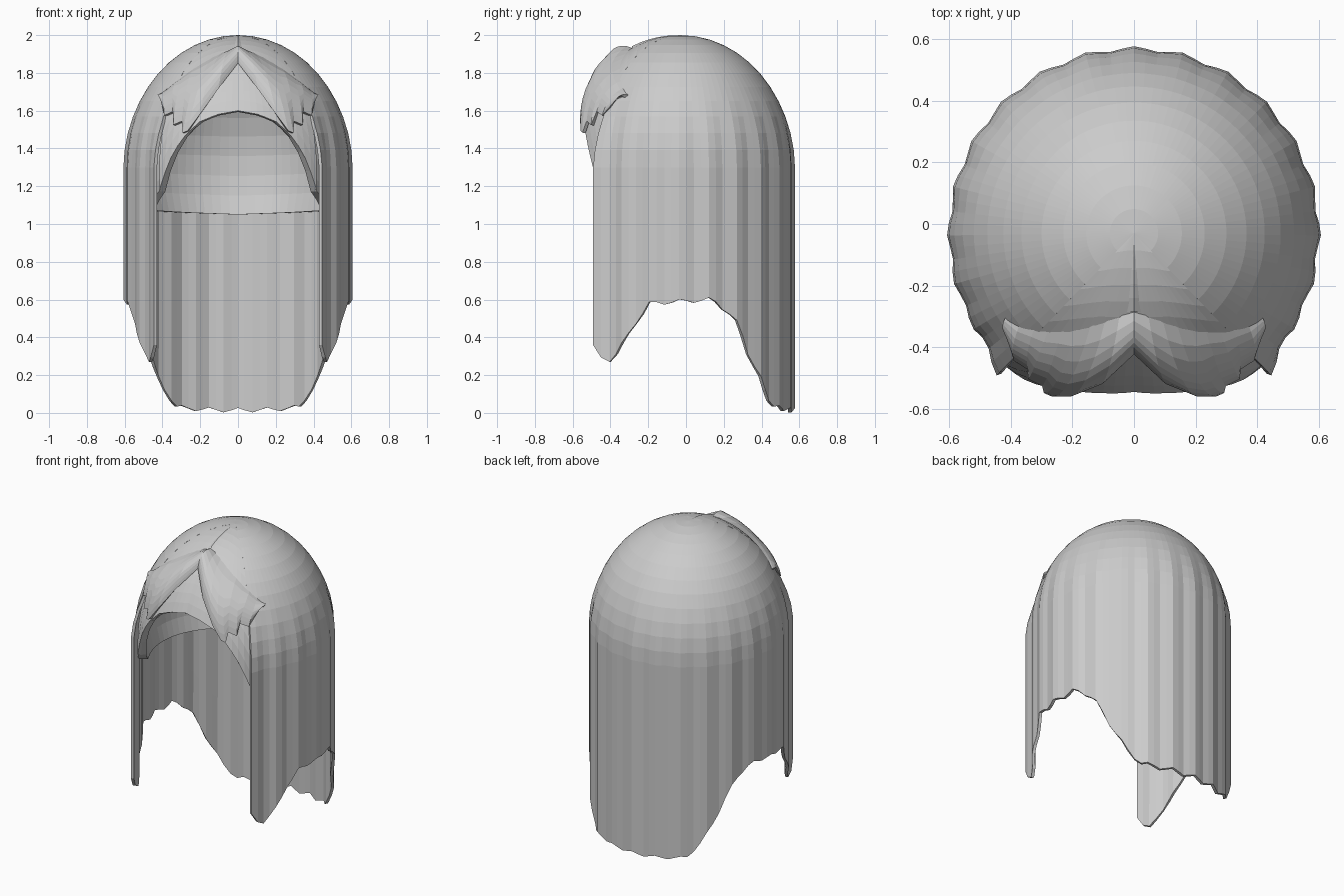
import bpy, bmesh
from math import sin, cos, asin, sqrt, pi, radians, degrees
from mathutils import Vector

if "Cube" in bpy.data.objects:
    bpy.data.objects.remove(bpy.data.objects["Cube"])

CY, EQ = -0.03, 1.3          # dome centre in y, height where the dome starts
RAD, RISE = 0.6, 0.7         # dome radius and rise
SEAM = 44                    # degrees from the front where the side locks start

grey = bpy.data.materials.new("hair_grey")
grey.use_nodes = True
grey.diffuse_color = (0.6, 0.6, 0.6, 1)
grey.node_tree.nodes["Principled BSDF"].inputs["Base Color"].default_value = (0.6, 0.6, 0.6, 1)


def lerp_table(table, t):
    for (a, va), (b, vb) in zip(table, table[1:]):
        if t <= b:
            return va + (vb - va) * max(0, (t - a) / (b - a))
    return table[-1][1]


def grid_object(name, columns, thickness=0, mirror=False):
    """Skin a list of equally long columns of points, outward faces."""
    bm = bmesh.new()
    cols = [[bm.verts.new(p) for p in c] for c in columns]
    for a, b in zip(cols, cols[1:]):
        for k in range(len(a) - 1):
            bm.faces.new((a[k], b[k], b[k + 1], a[k + 1]))
    bmesh.ops.remove_doubles(bm, verts=bm.verts[:], dist=0.0005)
    mesh = bpy.data.meshes.new(name)
    bm.to_mesh(mesh)
    bm.free()
    mesh.materials.append(grey)
    ob = bpy.data.objects.new(name, mesh)
    bpy.context.collection.objects.link(ob)
    if mirror:
        ob.modifiers.new("mirror", "MIRROR").use_mirror_merge = False
    if thickness:
        mod = ob.modifiers.new("thickness", "SOLIDIFY")
        mod.thickness = thickness
        mod.offset = -1
    return ob


def polar(deg, r, z):
    return Vector((r * sin(radians(deg)), CY - r * cos(radians(deg)), z))


def dome(s):
    """Radius and height; below zero the wall runs straight down."""
    return (RAD, EQ + RISE * s) if s < 0 else (RAD * cos(s), EQ + RISE * sin(s))


def start(z):
    return (z - EQ) / RISE if z < EQ else asin((z - EQ) / RISE)


# Lower hems: side locks and back by depth, face opening by angle
HEM = [(-0.47, 0.37), (-0.44, 0.29), (-0.40, 0.28), (-0.33, 0.37), (-0.27, 0.48),
       (-0.19, 0.58), (0.14, 0.60), (0.22, 0.54), (0.28, 0.46), (0.34, 0.3),
       (0.42, 0.12), (0.47, 0.03), (0.57, 0.014)]
ARCH = [(0, 1.6), (12, 1.58), (22, 1.54), (31, 1.45), (38, 1.33), (SEAM, 1.18)]


# Long wall of hair around sides and back, with flared front locks
def wall_column(deg):
    y = CY - RAD * cos(radians(deg))
    hem = lerp_table(HEM, y) + 0.012 * cos(radians(deg * 24))
    s0 = start(max(0, hem))
    levels = [s0, s0 * 0.66, s0 * 0.33] + [pi / 2 * k / 12 for k in range(13)]
    near = min(deg, 360 - deg) - SEAM
    points = []
    for s in levels:
        r, z = dome(s)
        fade = min(1, max(0, (1.68 - z) / 0.35))
        wave = 0.007 * cos(radians(deg * 24)) * fade
        flare = 0.035 * max(0, 1 - near / 10) * fade
        points.append(polar(deg, r + wave + flare, z))
    return points


STEPS = 72
grid_object("hair_wall", [wall_column(SEAM + (360 - 2 * SEAM) * i / STEPS)
                          for i in range(STEPS + 1)], 0.018)


# Front of the cap above the face opening
def front_column(deg):
    s0 = start(lerp_table(ARCH, abs(deg)))
    points = []
    for k in range(13):
        s = s0 + (pi / 2 - s0) * k / 12
        r, z = dome(s)
        tuck = 0.05 * (1 - abs(deg) / SEAM) * min(1, max(0, (1.95 - z) / 0.2))
        points.append(polar(deg, r * (1 - tuck), z))
    return points


grid_object("front_cap", [front_column(-SEAM + SEAM * i / 12) for i in range(25)], 0.018)


# Rounded scalp lining, pinched in at its lower rim and closed to the wall
def lining_column(deg):
    a = min(deg, 360 - deg)
    if a <= SEAM:
        low = lerp_table(ARCH, a)
    else:
        low = lerp_table([(SEAM, 1.18), (56, 1.09), (100, 1.08), (150, 1.06), (180, 1.05)], a)
    s0 = asin((low - EQ) / 0.64)
    outer = dome(start(low))[0] * (1 - 0.05 * max(0, 1 - a / SEAM)) - 0.008
    points = [polar(deg, outer, low)]
    for k in range(13):
        s = s0 + (pi / 2 - s0) * k / 12
        points.append(polar(deg, 0.555 * cos(s) * (0.95 if a < 20 else 1), EQ + 0.64 * sin(s)))
    return points[::-1]


lining = grid_object("scalp_lining", [lining_column(i * 5) for i in range(73)])


# Swept fringe: two mirrored lobes leaving an inverted V in the middle
def on_dome(x, z, lift):
    d = sqrt(max(0.02, 1 - (x / RAD) ** 2 - ((z - EQ) / RISE) ** 2))
    p = Vector((x, CY - RAD * d, z))
    n = Vector((x, p.y - CY, (z - EQ) * 0.73)).normalized()
    return p + n * lift


EDGE = [(0, 1.84), (0.1, 1.71), (0.2, 1.57), (0.26, 1.49), (0.285, 1.48), (0.29, 1.54),
        (0.335, 1.52), (0.335, 1.59), (0.38, 1.57), (0.40, 1.66)]
fringe = []
for i, (x, z) in enumerate(EDGE):
    u = i / (len(EDGE) - 1)
    top_x, top_z = 0.42 * u, 1.935 - 0.25 * u ** 1.5
    column = []
    for k in range(9):
        v = 1 - k / 8
        bulge = 0.045 * sin(pi * v ** 0.8) * (1 - 0.6 * u) + 0.022 * v - 0.006
        column.append(on_dome(top_x + (x - top_x) * v, top_z + (z - top_z) * v, bulge))
    fringe.append(column)
grid_object("fringe_lobes", fringe, 0.02, mirror=True)

# Small raised parting sliver on the crown
parting = []
for side in (-1, 0, 1):
    column = []
    for k in range(6):
        t = k / 5
        x, y = side * 0.024 * (1 - t), -0.285 + 0.225 * t
        z = EQ + RISE * sqrt(1 - (x / RAD) ** 2 - ((y - CY) / RAD) ** 2)
        column.append(Vector((x, y, z + (0.008 if side == 0 else -0.002) * (1 - t))))
    parting.append(column)
grid_object("crown_parting", parting)
